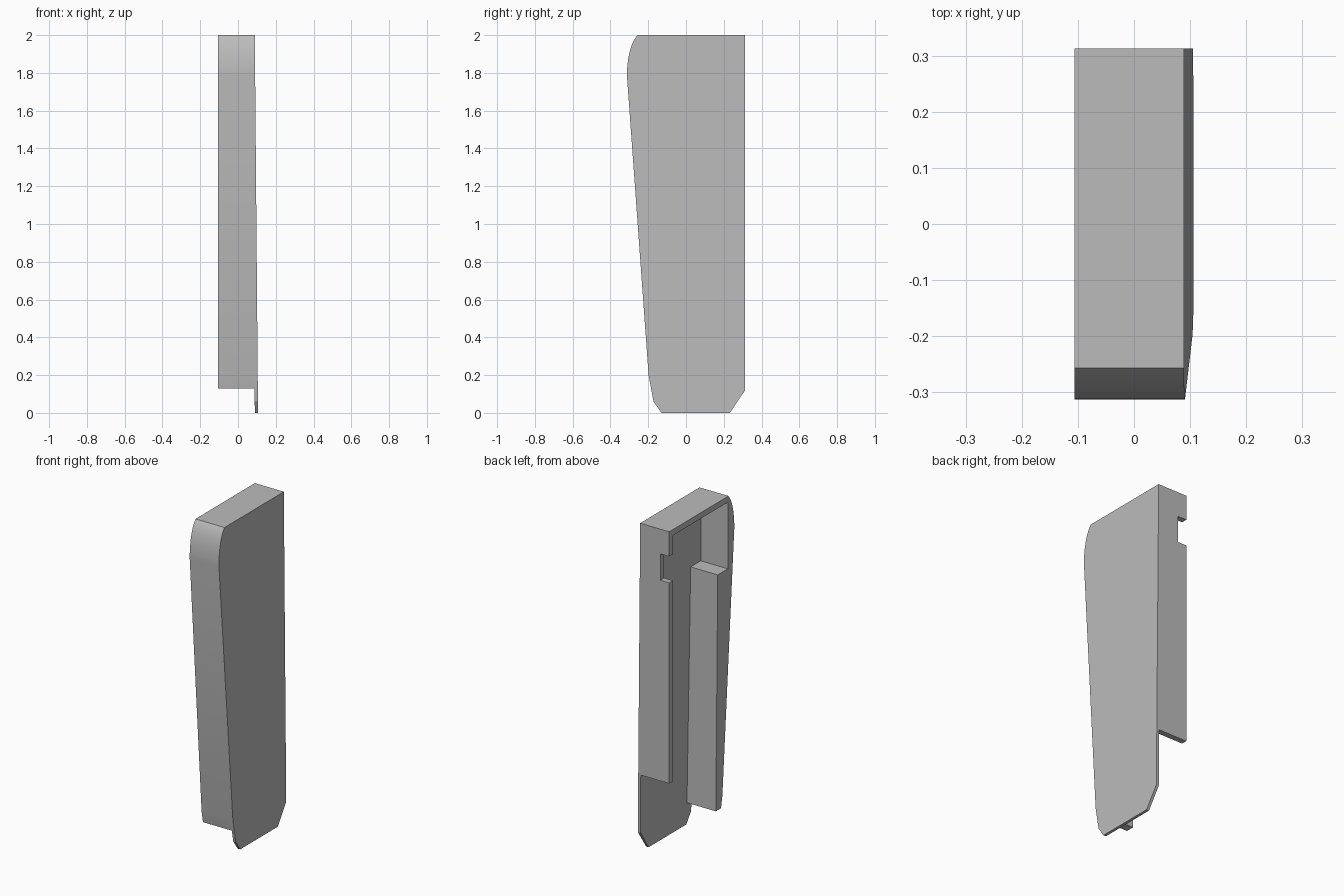
import bpy, bmesh, math

if "Cube" in bpy.data.objects:
    bpy.data.objects.remove(bpy.data.objects["Cube"], do_unlink=True)

grey = bpy.data.materials.new("plain grey")
grey.use_nodes = True
colour = (0.5, 0.5, 0.5, 1)
grey.diffuse_color = colour
grey.node_tree.nodes["Principled BSDF"].inputs["Base Color"].default_value = colour

OPEN_X = -0.106                    # open rim of the shell


def outer(z):                      # slanted outside of the side plate
    return 0.106 - 0.0085 * z


def inner(z):                      # inside of the side plate
    return outer(z) - 0.017


def loft(name, start, end):
    """Solid between two matching outlines."""
    bm = bmesh.new()
    a = [bm.verts.new(p) for p in start]
    b = [bm.verts.new(p) for p in end]
    bm.faces.new(a)
    bm.faces.new(b[::-1])
    for i in range(len(a)):
        j = (i + 1) % len(a)
        bm.faces.new((a[j], a[i], b[i], b[j]))
    bmesh.ops.recalc_face_normals(bm, faces=bm.faces)
    mesh = bpy.data.meshes.new(name)
    bm.to_mesh(mesh)
    bm.free()
    mesh.materials.append(grey)
    obj = bpy.data.objects.new(name, mesh)
    bpy.context.collection.objects.link(obj)
    bpy.ops.object.select_all(action="DESELECT")
    obj.select_set(True)
    bpy.context.view_layer.objects.active = obj
    bpy.ops.object.shade_smooth_by_angle(angle=math.radians(15))
    return obj


# Rounded upper front corner
def corner(t):
    p, q, r = (-0.257, 2.0), (-0.309, 1.94), (-0.313, 1.79)
    return tuple((1 - t) ** 2 * p[k] + 2 * t * (1 - t) * q[k] + t * t * r[k]
                 for k in range(2))


curve = [corner(i / 10) for i in range(11)]

# Side plate with clipped lower corners
plate = curve + [(-0.198, 0.2), (-0.172, 0.06), (-0.13, 0),
                 (0.232, 0), (0.313, 0.12), (0.313, 2)]
loft("side_plate", [(inner(z), y, z) for y, z in plate],
     [(outer(z), y, z) for y, z in plate])

# Front wall, thickened below its ledge, joined to the top wall
BACK_IN = 0.278
wall = curve + [(-0.198, 0.2), (-0.185, 0.13), (-0.135, 0.13), (-0.153, 1.56),
                (-0.25, 1.56), (-0.25, 1.964), (BACK_IN, 1.964), (BACK_IN, 2)]
loft("front_and_top_wall", [(OPEN_X, y, z) for y, z in wall],
     [(inner(z), y, z) for y, z in wall])

# Back wall with a rectangular notch in its rim
back = [(inner(0.47), 0.47), (OPEN_X, 0.47), (OPEN_X, 1.69), (-0.047, 1.69),
        (-0.047, 1.85), (OPEN_X, 1.85), (OPEN_X, 2), (inner(2), 2)]
loft("back_wall", [(x, BACK_IN, z) for x, z in back],
     [(x, 0.313, z) for x, z in back])
